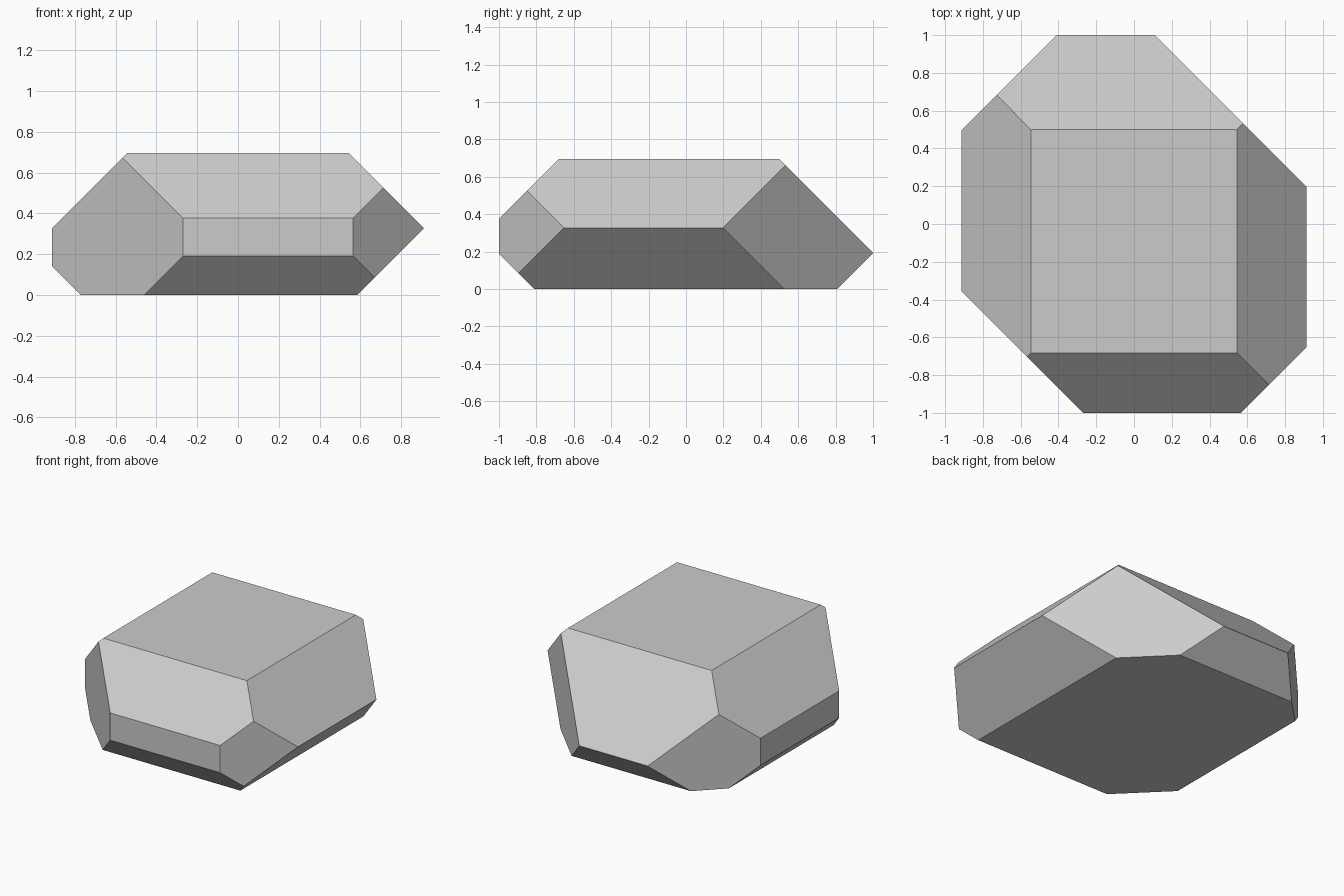
import bpy, bmesh, math
from mathutils import Vector, Matrix

if "Cube" in bpy.data.objects:
    bpy.data.objects.remove(bpy.data.objects["Cube"])

# Faceted stone: a box whose twelve edges are chamfered at 45 degrees
HX, HY, H = 0.913, 1.0, 0.695
bm = bmesh.new()
bmesh.ops.create_cube(bm, size=1.0, matrix=Matrix.Translation((0, 0, H / 2))
                      @ Matrix.Diagonal((2 * HX, 2 * HY, H, 1)))


def chamfer(direction, reach):
    """Cut away everything beyond direction . p = reach and cap the cut."""
    n = Vector(direction)
    bmesh.ops.bisect_plane(bm, geom=bm.verts[:] + bm.edges[:] + bm.faces[:],
                           dist=1e-6, plane_co=n * (reach / n.length_squared),
                           plane_no=n.normalized(), clear_outer=True)
    rim = [e for e in bm.edges if e.is_boundary]
    if rim:
        bmesh.ops.holes_fill(bm, edges=rim, sides=0)


# Upright corner chamfers
chamfer((1, 1, 0), 1.11)
chamfer((1, -1, 0), 1.565)
chamfer((-1, -1, 0), 1.27)
chamfer((-1, 1, 0), 1.41)

# Side chamfers, upper and lower
chamfer((1, 0, 1), 1.24)
chamfer((-1, 0, 1), 1.24)
chamfer((1, 0, -1), 0.585)
chamfer((-1, 0, -1), 0.772)

# Front and back chamfers, upper and lower
chamfer((0, -1, 1), 1.377)
chamfer((0, 1, 1), 1.195)
chamfer((0, 1, -1), 0.807)
chamfer((0, -1, -1), 0.81)

bmesh.ops.remove_doubles(bm, verts=bm.verts[:], dist=1e-4)
bmesh.ops.recalc_face_normals(bm, faces=bm.faces[:])
mesh = bpy.data.meshes.new("faceted_stone")
bm.to_mesh(mesh)
bm.free()
stone = bpy.data.objects.new("faceted_stone", mesh)
bpy.context.collection.objects.link(stone)
